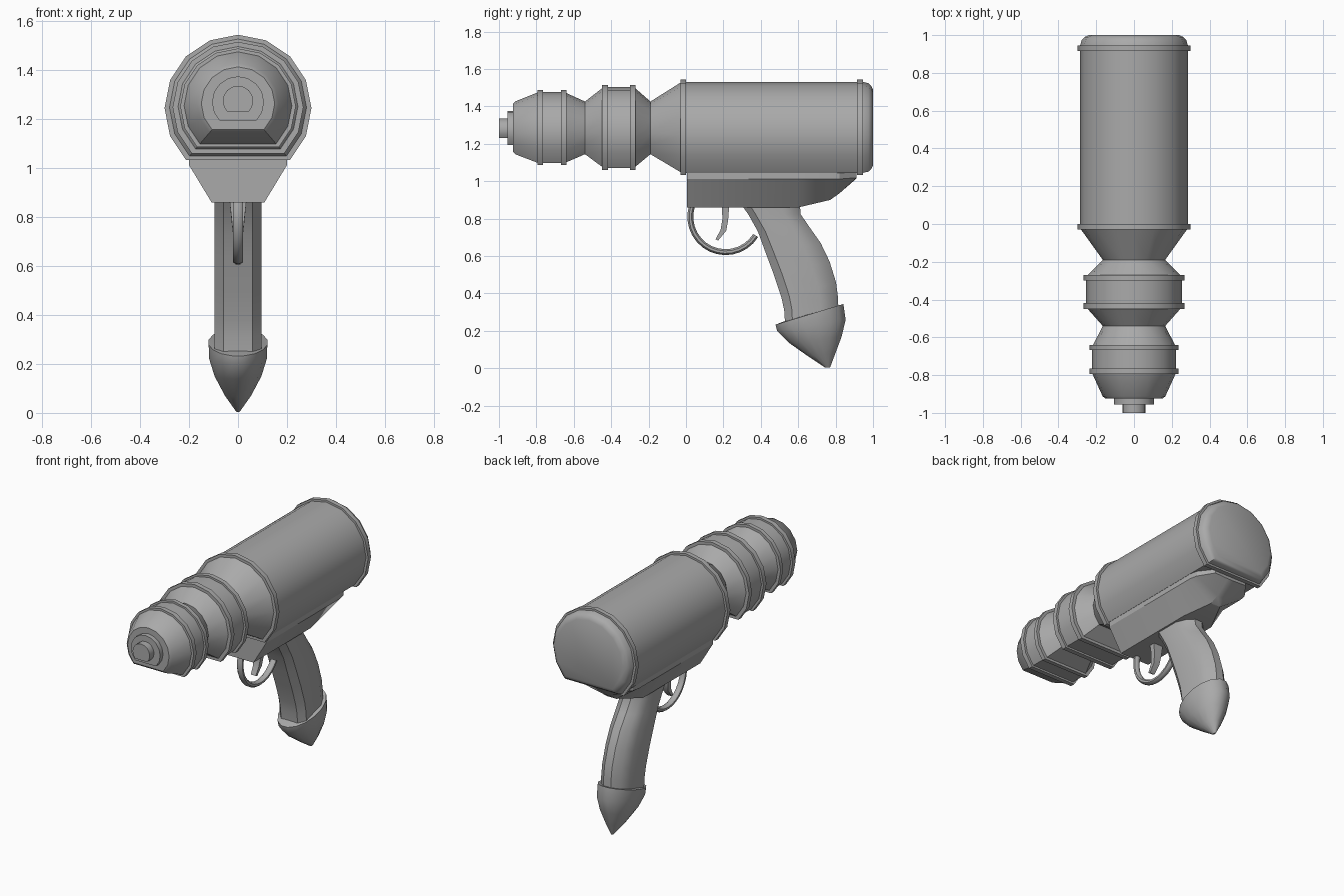
import bpy, bmesh, math
from mathutils import Vector

if "Cube" in bpy.data.objects:
    bpy.data.objects.remove(bpy.data.objects["Cube"])

grey = bpy.data.materials.new("mid grey")
grey.diffuse_color = (0.40, 0.40, 0.40, 1)
grey.use_nodes = True
grey.node_tree.nodes["Principled BSDF"].inputs["Base Color"].default_value = grey.diffuse_color


def finish(obj, angle=32):
    obj.data.materials.append(grey)
    bpy.ops.object.select_all(action='DESELECT')
    obj.select_set(True)
    bpy.context.view_layer.objects.active = obj
    if angle:
        bpy.ops.object.shade_smooth_by_angle(angle=math.radians(angle))


def loft(name, rings, angle=32):
    """Skin a list of equal-length point rings and cap both ends."""
    bm = bmesh.new()
    vs = [[bm.verts.new(p) for p in r] for r in rings]
    n = len(vs[0])
    for a, b in zip(vs, vs[1:]):
        for i in range(n):
            j = (i + 1) % n
            bm.faces.new((a[i], a[j], b[j], b[i]))
    bm.faces.new(vs[0])
    bm.faces.new(vs[-1])
    bmesh.ops.recalc_face_normals(bm, faces=bm.faces)
    me = bpy.data.meshes.new(name)
    bm.to_mesh(me)
    bm.free()
    obj = bpy.data.objects.new(name, me)
    bpy.context.collection.objects.link(obj)
    finish(obj, angle)
    return obj


def barrel_ring(y, r):
    """Sixteen-sided circle with a flat bottom (lowest three corners cut)."""
    cz = 1.282 - 0.125 * r
    return [(r * math.cos(a), y, cz + r * math.sin(a))
            for a in (math.radians(-45 + 22.5 * i) for i in range(13))]


def span_ring(front, back, width, shape):
    """Section between a front and a back (y, z) point; shape is (along, across)."""
    f, b = Vector(front), Vector(back)
    c, h = (f + b) / 2, (b - f) / 2
    return [(v * width, (c + h * u).x, (c + h * u).y) for u, v in shape]


def mirrored(half):
    return half + [(u, -v) for u, v in reversed(half)]


# Barrel parts: (y, radius) profiles
barrel = {
    "main_body": [(-0.19, .165), (-.03, .28), (-.03, .30), (0, .30), (0, .285),
                  (.915, .285), (.915, .30), (.945, .30), (.945, .285),
                  (.975, .277), (.99, .262), (1.0, .238)],
    "rear_barrel": [(-.54, .165), (-.45, .245), (-.45, .267), (-.418, .267),
                    (-.418, .253), (-.30, .253), (-.30, .267), (-.27, .267),
                    (-.27, .245), (-.19, .165)],
    "front_barrel": [(-.925, .15), (-.912, .166), (-.794, .22), (-.794, .236),
                     (-.764, .236), (-.764, .222), (-.667, .222), (-.667, .236),
                     (-.64, .236), (-.64, .217), (-.54, .165)],
    "muzzle_disc": [(-.955, .106), (-.92, .106)],
    "muzzle_tip": [(-1.0, .062), (-.95, .062)],
}
for name, prof in barrel.items():
    loft(name, [barrel_ring(y, r) for y, r in prof])


# Underside housing: y, top half width, bottom half width, bottom z
def housing_ring(y, top, bottom, z):
    zr = max(1.012, z + .004)
    return [(-top, y, 1.046), (-top, y, zr), (-bottom, y, z),
            (bottom, y, z), (top, y, zr), (top, y, 1.046)]


loft("housing", [housing_ring(*s) for s in (
    (.005, .20, .108, .86), (.60, .20, .108, .86),
    (.77, .20, .035, .90), (.82, .19, .025, .935), (.912, .12, .02, 1.015))], 20)

# Curved grip
grip_shape = mirrored([(-1, .62), (-.72, 1), (.35, 1), (.75, .72), (1, .28)])
loft("grip", [span_ring(f, b, .096, grip_shape) for f, b in (
    ((.30, .87), (.61, .87)), ((.335, .82), (.612, .825)),
    ((.385, .73), (.66, .755)), ((.425, .62), (.72, .67)),
    ((.47, .50), (.768, .57)), ((.51, .38), (.802, .46)),
    ((.525, .31), (.812, .385)), ((.53, .235), (.815, .32)))])

# Pointed pommel
round_shape = [(math.cos(a), math.sin(a))
               for a in (math.tau * (i + .5) / 16 for i in range(16))]
loft("pommel", [span_ring(f, b, w, round_shape) for f, b, w in (
    ((.52, .25), (.82, .335), .098), ((.475, .232), (.845, .345), .122),
    ((.483, .20), (.857, .26), .121), ((.545, .138), (.835, .17), .098),
    ((.65, .065), (.80, .08), .055), ((.745, .003), (.77, .003), .006))], 40)

# Trigger
box = mirrored([(-1, 1), (1, 1)])
loft("trigger", [span_ring(f, b, w, box) for f, b, w in (
    ((.19, .88), (.232, .88), .036), ((.195, .80), (.225, .79), .027),
    ((.185, .74), (.215, .735), .021), ((.158, .69), (.172, .683), .018))])

# Trigger guard: tube swept along an arc
rings = []
for i in range(15):
    a = math.radians(162 + i * (328 - 162) / 14)
    ring = []
    for k in range(8):
        t = math.tau * (k + .5) / 8
        r = .189 + .017 * math.cos(t)
        ring.append((.021 * math.sin(t), .212 + r * math.cos(a), .81 + r * math.sin(a)))
    rings.append(ring)
loft("trigger_guard", rings, 50)
